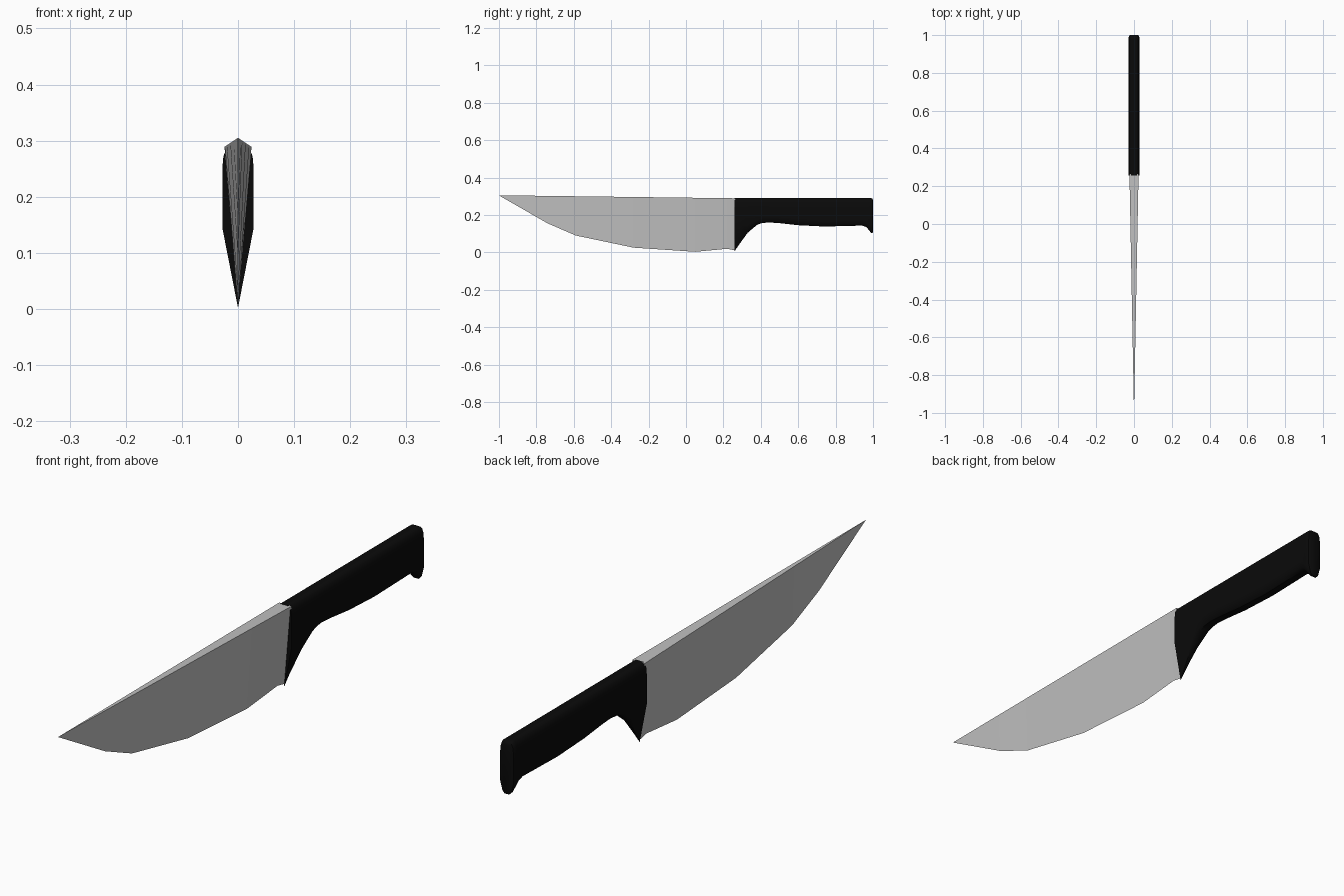
import bpy
import bmesh
import math

cube = bpy.data.objects.get("Cube")
if cube:
    bpy.data.objects.remove(cube, do_unlink=True)


def material(name, color, rough):
    mat = bpy.data.materials.new(name)
    mat.use_nodes = True
    mat.diffuse_color = color
    bsdf = mat.node_tree.nodes["Principled BSDF"]
    bsdf.inputs["Base Color"].default_value = color
    bsdf.inputs["Roughness"].default_value = rough
    return mat


def loft(name, rings, mat):
    """Skin a row of equal cross-sections and cap both ends."""
    bm = bmesh.new()
    loops = [[bm.verts.new(p) for p in ring] for ring in rings]
    n = len(loops[0])
    for a, b in zip(loops, loops[1:]):
        for i in range(n):
            j = (i + 1) % n
            bm.faces.new((a[i], a[j], b[j], b[i]))
    bm.faces.new(loops[0])
    bm.faces.new(loops[-1][::-1])
    bmesh.ops.remove_doubles(bm, verts=bm.verts, dist=0.0001)
    bmesh.ops.recalc_face_normals(bm, faces=bm.faces)
    mesh = bpy.data.meshes.new(name)
    bm.to_mesh(mesh)
    bm.free()
    mesh.materials.append(mat)
    obj = bpy.data.objects.new(name, mesh)
    bpy.context.collection.objects.link(obj)
    return obj


steel = material("steel grey", (0.53, 0.53, 0.53, 1), 0.4)
black = material("handle black", (0.003, 0.003, 0.003, 1), 0.6)

# Blade: wedge sections, flat spine tapering to the tip, curved cutting edge
edge = [(-0.998, 0.303), (-0.74, 0.155), (-0.59, 0.09), (-0.28, 0.025),
        (0.05, 0.003), (0.22, 0.019), (0.264, 0.01)]
blade_rings = []
for y, low in edge:
    t = (y + 1) / 1.26
    top, half = 0.305 - 0.016 * t, 0.024 * t
    blade_rings.append([(-half, y, top), (half, y, top), (0, y, low)])
blade_rings.insert(0, [(0, -1, 0.305)] * 3)
loft("blade", blade_rings, steel)


# Handle: rounded sections whose heel narrows to a point below the grip
def handle_ring(y, low, top, shrink):
    shoulder = max(low + 0.03, 0.145)
    half = [(0.014, top), (0.021, top - 0.005), (0.026, top - 0.018),
            (0.028, top - 0.04), (0.028, shoulder),
            (0.024, low + 0.009), (0.014, low)]
    side = [(x * shrink * min(1, z / 0.145), z) for x, z in half]
    return ([(x, y, z) for x, z in side]
            + [(-x, y, z) for x, z in reversed(side)])


grip = [(0.258, 0.004), (0.29, 0.05), (0.33, 0.105), (0.38, 0.147),
        (0.405, 0.156), (0.44, 0.16), (0.5, 0.156), (0.6, 0.145),
        (0.74, 0.138), (0.86, 0.141), (0.94, 0.143), (0.965, 0.135),
        (0.98, 0.116), (0.99, 0.104)]
rings = [handle_ring(y, low, 0.29, 1) for y, low in grip]
rings.append(handle_ring(0.997, 0.103, 0.286, 0.93))
rings.append(handle_ring(1.0, 0.11, 0.278, 0.75))
handle = loft("handle", rings, black)

bpy.ops.object.select_all(action="DESELECT")
handle.select_set(True)
bpy.context.view_layer.objects.active = handle
bpy.ops.object.shade_smooth_by_angle(angle=math.radians(40))
